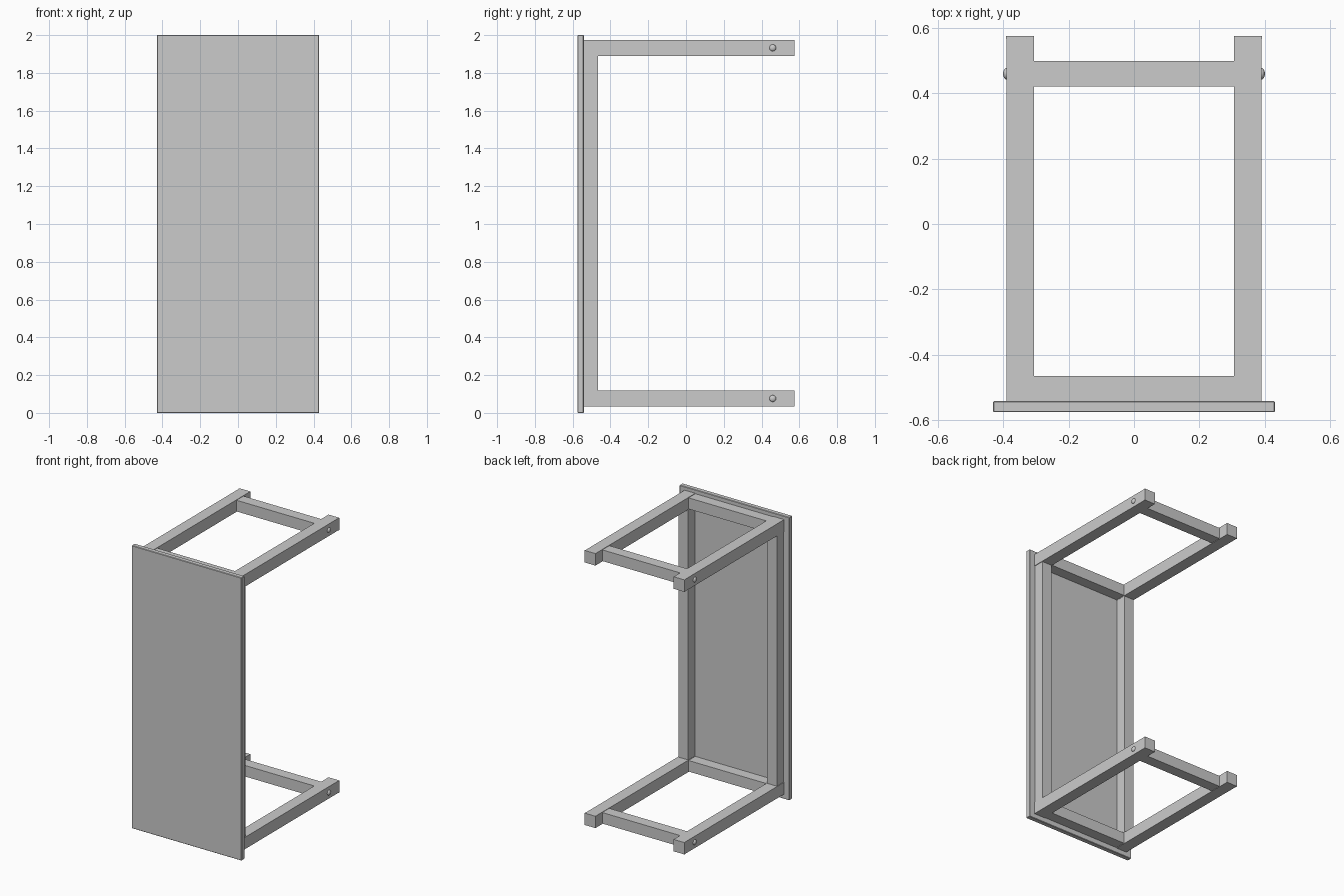
import bpy, math

if "Cube" in bpy.data.objects:
    bpy.data.objects.remove(bpy.data.objects["Cube"])


def box(name, x, y, z, bevel=0.0):
    """Box from (min, max) ranges on each axis."""
    bpy.ops.mesh.primitive_cube_add(size=1, location=[(a + b) / 2 for a, b in (x, y, z)])
    ob = bpy.context.object
    ob.name = name
    ob.scale = [b - a for a, b in (x, y, z)]
    bpy.ops.object.transform_apply(location=False, rotation=False, scale=True)
    if bevel:
        m = ob.modifiers.new("edge", 'BEVEL')
        m.width = bevel
        m.segments = 1
    return ob


def side_range(s, a, b):
    return tuple(sorted((s * a, s * b)))


# table lying on its side: the top stands upright at the front
box("table_top", (-0.43, 0.43), (-0.575, -0.541), (0, 2), 0.003)

# long aprons between the legs
for s, side in ((-1, "left"), (1, "right")):
    box(f"long_apron_{side}", side_range(s, 0.308, 0.385), (-0.541, -0.465), (0.117, 1.89))

for level, z0, z1 in (("lower", 0.034, 0.118), ("upper", 1.89, 1.975)):
    zc = (z0 + z1) / 2
    # cross pieces joining a pair of legs
    box(f"short_apron_{level}", (-0.307, 0.307), (-0.541, -0.465), (z0 + 0.003, z1 - 0.003))
    box(f"stretcher_{level}", (-0.307, 0.307), (0.42, 0.498), (z0 + 0.003, z1 - 0.003))
    for s, side in ((-1, "left"), (1, "right")):
        # leg with a slightly wider foot
        box(f"leg_{level}_{side}", side_range(s, 0.306, 0.389), (-0.541, 0.565), (z0, z1))
        box(f"foot_{level}_{side}", side_range(s, 0.305, 0.391), (0.565, 0.575), (z0, z1))
        # domed bolt head on the outside of the leg
        bpy.ops.mesh.primitive_uv_sphere_add(segments=16, ring_count=8, radius=1,
                                             location=(s * 0.389, 0.459, zc),
                                             rotation=(0, math.pi / 2, 0))
        bolt = bpy.context.object
        bolt.name = f"bolt_{level}_{side}"
        bolt.scale = (0.018, 0.018, 0.011)
        bpy.ops.object.shade_smooth()
